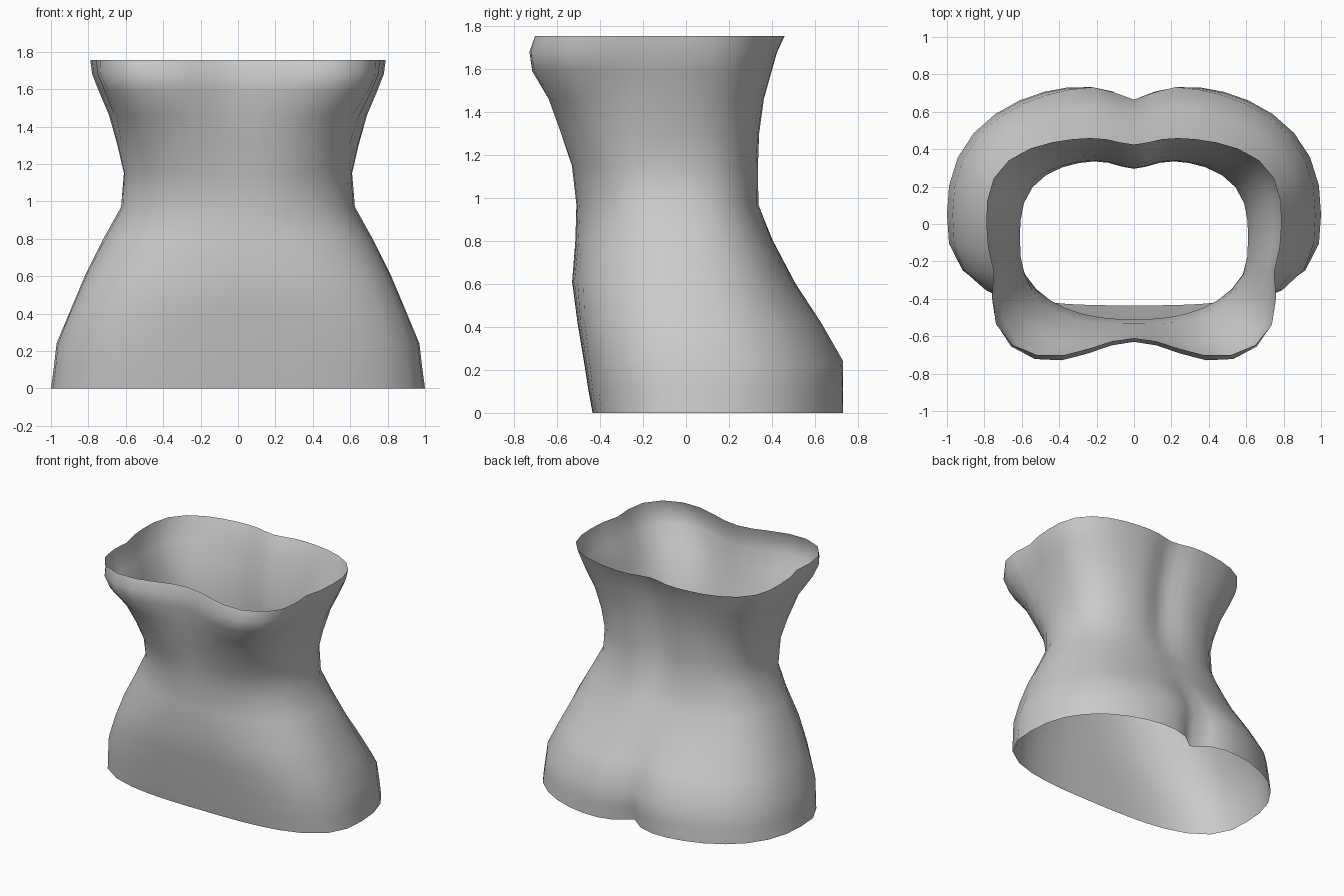
import bpy
import bmesh
import math

cube = bpy.data.objects.get("Cube")
if cube:
    bpy.data.objects.remove(cube, do_unlink=True)

SEGMENTS = 40

# Horizontal sections, bottom to top:
# height, half width, widest y, front y, back y,
# front squareness, back squareness, front dip, back groove, side pinch
SECTIONS = [
    (0, 1, .05, -.435, .765, 3, 2.38, 0, .15, 0),
    (.11, .985, .05, -.455, .76, 3, 2.38, 0, .12, 0),
    (.24, .97, .05, -.475, .745, 3, 2.36, 0, .08, 0),
    (.42, .895, .03, -.505, .64, 3, 2.35, 0, .04, 0),
    (.61, .815, 0, -.53, .505, 2.65, 2.4, 0, 0, 0),
    (.8, .72, -.04, -.515, .405, 2.35, 2.6, 0, 0, 0),
    (.97, .625, -.08, -.51, .345, 2.3, 2.9, 0, .025, 0),
    (1.15, .61, -.08, -.56, .345, 2.5, 2.9, .03, .05, 0),
    (1.3, .645, -.06, -.63, .35, 2.7, 2.8, .06, .05, .01),
    (1.46, .69, -.04, -.69, .37, 3.1, 2.9, .09, .05, .03),
    (1.59, .745, -.02, -.765, .405, 3.8, 3, .14, .05, .05),
    (1.68, .78, 0, -.77, .43, 4.2, 3, .14, .045, .05),
    (1.755, .79, 0, -.74, .465, 4.3, 3, .13, .04, .05),
]


def section_point(section, angle):
    """Point on a rounded section, with the centre grooves and side pinch."""
    z, width, mid, front, back, n_front, n_back, dip, groove, pinch = section
    c, s = math.cos(angle), math.sin(angle)
    depth, n = (back - mid, n_back) if s > 0 else (mid - front, n_front)
    r = (abs(c / width) ** n + abs(s / depth) ** n) ** (-1 / n)
    x, y = r * c, mid + r * s
    if s > 0:
        power = 1 if z < .2 else 2
        y -= groove * s * math.exp(-(abs(x) / .13) ** power)
    else:
        y -= dip * s * math.exp(-(x / .33) ** 2)
    x *= 1 - pinch * math.exp(-((y + .28) / .13) ** 2)
    return x, y, z


# Open torso shell, lofted through the sections
bm = bmesh.new()
rings = []
for section in SECTIONS:
    angles = [math.tau * i / SEGMENTS for i in range(SEGMENTS)]
    rings.append([bm.verts.new(section_point(section, a)) for a in angles])
for low, high in zip(rings, rings[1:]):
    for i in range(SEGMENTS):
        j = (i + 1) % SEGMENTS
        bm.faces.new((low[i], low[j], high[j], high[i]))
for face in bm.faces:
    face.smooth = True
mesh = bpy.data.meshes.new("torso_shell")
bm.to_mesh(mesh)
bm.free()
torso = bpy.data.objects.new("torso_shell", mesh)
bpy.context.collection.objects.link(torso)

# Plain grey finish
grey = bpy.data.materials.new("light_grey")
grey.use_nodes = True
colour = (.6, .6, .6, 1)
grey.diffuse_color = colour
grey.node_tree.nodes["Principled BSDF"].inputs["Base Color"].default_value = colour
mesh.materials.append(grey)
